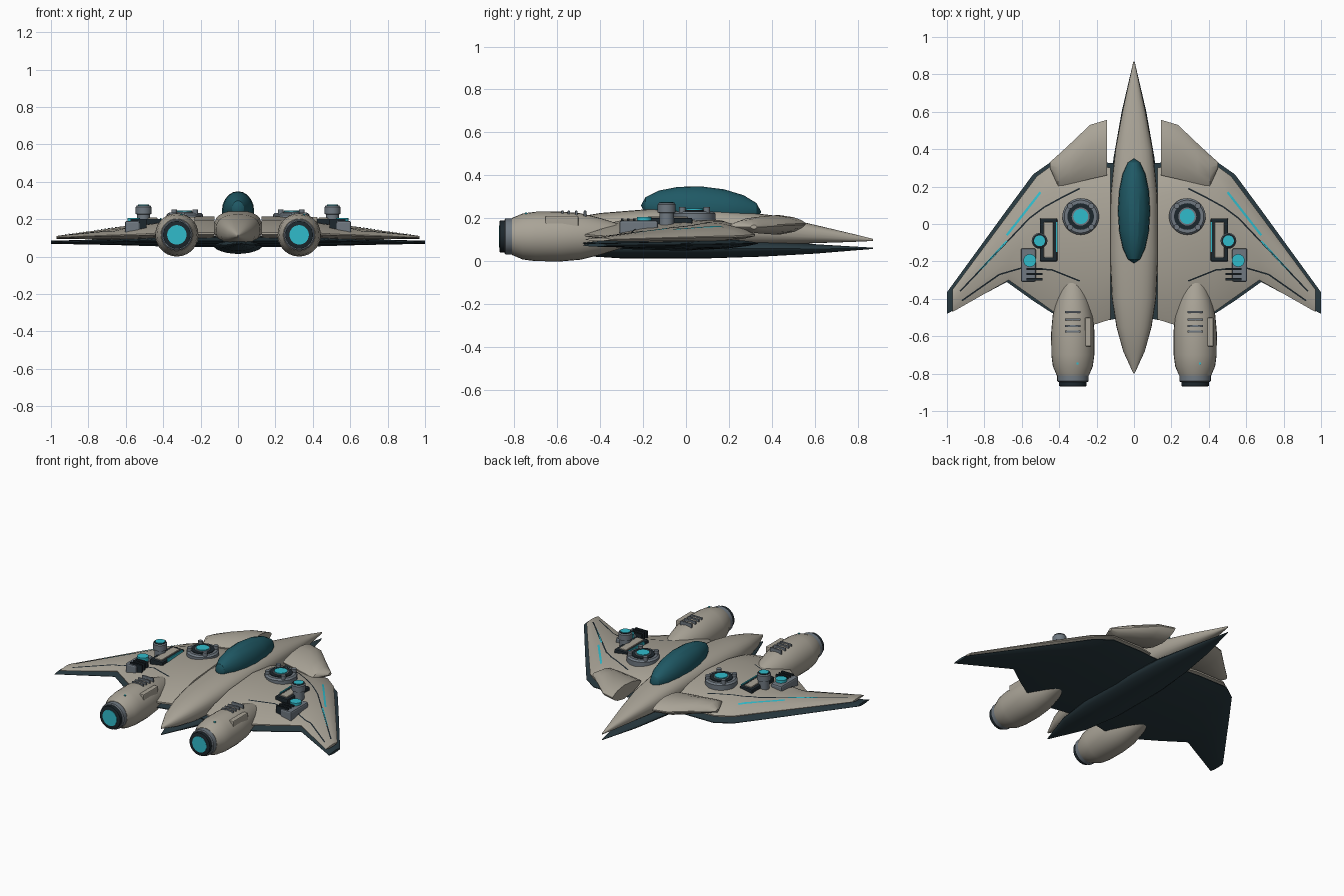
import bpy, bmesh
from math import sin, cos, pi, copysign
from mathutils import Vector
from mathutils.bvhtree import BVHTree

cube = bpy.data.objects.get("Cube")
if cube:
    bpy.data.objects.remove(cube)


def material(name, rgb):
    m = bpy.data.materials.new(name)
    m.use_nodes = True
    m.diffuse_color = (*rgb, 1)
    m.node_tree.nodes["Principled BSDF"].inputs["Base Color"].default_value = (*rgb, 1)
    return m


HULL = material("warm_grey_hull", (0.40, 0.37, 0.31))
BELLY = material("dark_belly", (0.022, 0.042, 0.052))
GLASS = material("teal_glass", (0.014, 0.10, 0.13))
GLOW = material("cyan_glow", (0.03, 0.50, 0.60))
SLATE = material("slate_metal", (0.16, 0.19, 0.22))
BLACK = material("black_trim", (0.012, 0.02, 0.026))


def finish(name, bm, mat, mirror=False, angle=35, bevel=0):
    bmesh.ops.recalc_face_normals(bm, faces=bm.faces)
    mesh = bpy.data.meshes.new(name)
    bm.to_mesh(mesh)
    bm.free()
    obj = bpy.data.objects.new(name, mesh)
    bpy.context.collection.objects.link(obj)
    mesh.materials.append(mat)
    bpy.ops.object.select_all(action='DESELECT')
    obj.select_set(True)
    bpy.context.view_layer.objects.active = obj
    if angle:
        bpy.ops.object.shade_smooth_by_angle(angle=angle * pi / 180)
    if bevel:
        mod = obj.modifiers.new("soft_edges", 'BEVEL')
        mod.width, mod.segments = bevel, 2
    if mirror:
        obj.modifiers.new("both_sides", 'MIRROR')
    return obj


def loft(name, rings, mat, **kw):
    """Skin a list of equal closed rings and cap both ends."""
    bm = bmesh.new()
    vs = [[bm.verts.new(p) for p in ring] for ring in rings]
    n = len(vs[0])
    for a, b in zip(vs, vs[1:]):
        for i in range(n):
            bm.faces.new((a[i], a[(i + 1) % n], b[(i + 1) % n], b[i]))
    bm.faces.new(vs[0])
    bm.faces.new(vs[-1])
    return finish(name, bm, mat, **kw)


def hull(name, stations, mat, power, n=24):
    """Body along y; stations are y, half width, top z, bottom z."""
    def point(y, w, top, bot, t):
        c, s = cos(t), sin(t)
        x = w * copysign(abs(c) ** power, c)
        z = (top + bot) / 2 + (top - bot) / 2 * copysign(abs(s) ** power, s)
        return (x, y, z)
    loft(name, [[point(*st, 2 * pi * i / n) for i in range(n)] for st in stations], mat)


def foil(name, stations, mat):
    """Wing along x; stations are x, front y, back y, edge z, top z, bottom z."""
    shape = [(0, 0.08), (0.06, 0.4), (0.18, 0.75), (0.4, 1), (0.7, 0.8), (0.9, 0.4), (1, 0.08)]
    rings = []
    for x, front, back, edge, top, bot in stations:
        up = [(x, front + (back - front) * u, edge + (top - edge) * h) for u, h in shape]
        low = [(x, front + (back - front) * u, edge + (bot - edge) * h) for u, h in shape]
        rings.append(up + low[::-1])
    return loft(name, rings, mat, mirror=True)


def lathe(name, center, axis, profile, mat, mirror=True, n=28):
    """Turn (distance along axis, radius) pairs about the y or z axis."""
    c = Vector(center)
    rings = []
    for d, r in profile:
        ring = [(r * cos(2 * pi * i / n), r * sin(2 * pi * i / n)) for i in range(n)]
        rings.append([c + (Vector((u, d, v)) if axis == 'y' else Vector((u, v, d))) for u, v in ring])
    return loft(name, rings, mat, mirror=mirror)


def disc(name, x, y, z0, z1, r, mat):
    lathe(name, (x, y, 0), 'z', [(z0, r), (z1, r)], mat)


def box(name, x0, x1, y0, y1, z0, z1, mat, mirror=True, bevel=0.006):
    bm = bmesh.new()
    bmesh.ops.create_cube(bm, size=1)
    for v in bm.verts:
        v.co = ((x0 + x1) / 2 + v.co.x * (x1 - x0), (y0 + y1) / 2 + v.co.y * (y1 - y0),
                (z0 + z1) / 2 + v.co.z * (z1 - z0))
    finish(name, bm, mat, mirror, angle=0, bevel=bevel)


# Fuselage: pale upper shell over a dark keel, each with its own pointed ends
hull("upper_fuselage", [
    (0.87, 0.003, 0.105, 0.095), (0.76, 0.027, 0.132, 0.09), (0.6, 0.062, 0.17, 0.085),
    (0.4, 0.1, 0.215, 0.075), (0.15, 0.126, 0.243, 0.07), (-0.15, 0.13, 0.245, 0.06),
    (-0.4, 0.118, 0.225, 0.06), (-0.55, 0.094, 0.2, 0.065), (-0.68, 0.058, 0.165, 0.08),
    (-0.8, 0.003, 0.115, 0.105)], HULL, 0.8)
hull("lower_keel", [
    (0.87, 0.003, 0.064, 0.058), (0.6, 0.066, 0.08, 0.036), (0.35, 0.11, 0.1, 0.022),
    (0.1, 0.13, 0.1, 0.014), (-0.3, 0.128, 0.1, 0.014), (-0.55, 0.094, 0.09, 0.03),
    (-0.8, 0.003, 0.072, 0.064)], BELLY, 1.1)

# Canopy: faceted along its length
bm = bmesh.new()
bmesh.ops.create_uvsphere(bm, u_segments=20, v_segments=8, radius=1)
for v in bm.verts:
    x, y, z = v.co
    v.co = (0.086 * x, 0.07 + 0.28 * z, 0.245 + 0.104 * y - 0.015 * z)
finish("canopy", bm, GLASS, angle=20)

# Wings: pale top shell, slightly larger dark shell below
wing = foil("upper_wing", [
    (0.125, 0.3, -0.51, 0.12, 0.213, 0.09), (0.22, 0.32, -0.54, 0.12, 0.214, 0.085),
    (0.43, 0.32, -0.47, 0.12, 0.192, 0.085), (0.52, 0.255, -0.405, 0.115, 0.178, 0.085),
    (0.67, 0.055, -0.30, 0.112, 0.152, 0.09), (0.97, -0.35, -0.47, 0.102, 0.11, 0.095)], HULL)
foil("lower_wing", [
    (0.06, 0.32, -0.5, 0.085, 0.11, 0.05), (0.22, 0.335, -0.53, 0.085, 0.11, 0.05),
    (0.44, 0.335, -0.475, 0.085, 0.11, 0.055), (0.54, 0.265, -0.41, 0.083, 0.1, 0.058),
    (0.68, 0.075, -0.31, 0.08, 0.092, 0.062), (1.0, -0.365, -0.48, 0.075, 0.085, 0.068)], BELLY)
foil("front_winglet", [
    (0.145, 0.557, 0.26, 0.175, 0.215, 0.125), (0.235, 0.53, 0.24, 0.173, 0.215, 0.125),
    (0.34, 0.43, 0.215, 0.168, 0.208, 0.13), (0.405, 0.37, 0.2, 0.163, 0.195, 0.135),
    (0.45, 0.33, 0.3, 0.16, 0.17, 0.15)], HULL)

# Inlaid wing lines laid on the upper skin
tree = BVHTree.FromPolygons([v.co.copy() for v in wing.data.vertices],
                            [tuple(p.vertices) for p in wing.data.polygons])


def skin(x, y):
    hit = tree.ray_cast(Vector((x, y, 1)), Vector((0, 0, -1)))[0]
    return hit.z if hit else 0.1


def inlay(name, path, width, mat):
    pts = [Vector(a).lerp(Vector(b), k / 8) for a, b in zip(path, path[1:]) for k in range(8)]
    pts.append(Vector(path[-1]))
    bm = bmesh.new()
    rows = []
    for i, p in enumerate(pts):
        d = (pts[min(i + 1, len(pts) - 1)] - pts[max(i - 1, 0)]).normalized() * width / 2
        sides = [(p.x - d.y, p.y + d.x), (p.x + d.y, p.y - d.x)]
        rows.append([bm.verts.new((x, y, skin(x, y) + 0.003)) for x, y in sides])
    for a, b in zip(rows, rows[1:]):
        bm.faces.new((a[0], a[1], b[1], b[0]))
    finish(name, bm, mat, True, angle=0)


inlay("front_seam", [(0.29, 0.19), (0.38, 0.145), (0.48, 0.09), (0.56, 0.03), (0.93, -0.36)], 0.008, BLACK)
inlay("rear_seam", [(0.29, -0.305), (0.44, -0.245), (0.60, -0.235), (0.72, -0.27), (0.92, -0.41)], 0.008, BLACK)
inlay("inner_light_strip", [(0.50, 0.17), (0.68, -0.06)], 0.012, GLOW)
inlay("outer_light_strip", [(0.68, -0.09), (0.84, -0.265)], 0.009, GLOW)

# Round lift turrets with four clamps
lathe("turret_ring", (0.285, 0.04, 0), 'z',
      [(0.19, 0.098), (0.222, 0.098), (0.232, 0.088), (0.232, 0.07)], SLATE)
disc("turret_well", 0.285, 0.04, 0.2, 0.236, 0.071, BLACK)
disc("turret_collar", 0.285, 0.04, 0.2, 0.24, 0.048, SLATE)
disc("turret_light", 0.285, 0.04, 0.2, 0.245, 0.04, GLOW)
for k in range(4):
    a = pi / 4 + k * pi / 2
    disc("turret_clamp", 0.285 + 0.08 * cos(a), 0.04 + 0.08 * sin(a), 0.2, 0.252, 0.015, SLATE)

# Equipment hatch, sensor post and power box on each wing
box("hatch_frame", 0.41, 0.503, -0.2, 0.03, 0.15, 0.202, BLACK)
box("hatch_panel", 0.43, 0.483, -0.18, 0.01, 0.16, 0.209, HULL)
box("hatch_light", 0.408, 0.416, -0.15, 0.01, 0.16, 0.206, GLOW, bevel=0)
lathe("sensor_post", (0.505, -0.09, 0), 'z',
      [(0.15, 0.034), (0.225, 0.034), (0.228, 0.042), (0.265, 0.042), (0.272, 0.036)], SLATE)
disc("sensor_rim", 0.505, -0.09, 0.26, 0.274, 0.036, BLACK)
disc("sensor_light", 0.505, -0.09, 0.26, 0.277, 0.029, GLOW)
box("power_box", 0.525, 0.605, -0.31, -0.13, 0.12, 0.19, SLATE, bevel=0.01)
disc("power_light", 0.557, -0.195, 0.18, 0.207, 0.034, GLOW)
for k in range(3):
    y = -0.24 - 0.028 * k
    box("power_fin", 0.49, 0.575, y - 0.006, y + 0.006, 0.14, 0.2, BLACK, bevel=0)

# Engines: tapered nacelle, stepped nozzle and glowing exhaust
EX, EZ = 0.327, 0.116
engine = (EX, 0, EZ)
lathe("nacelle", engine, 'y', [
    (-0.18, 0.01), (-0.3, 0.055), (-0.4, 0.086), (-0.49, 0.108), (-0.58, 0.116),
    (-0.7, 0.115), (-0.76, 0.107), (-0.81, 0.086)], HULL)
lathe("nozzle_ring", engine, 'y', [(-0.8, 0.084), (-0.84, 0.084), (-0.845, 0.078)], SLATE)
lathe("nozzle_throat", engine, 'y', [(-0.84, 0.074), (-0.866, 0.074), (-0.868, 0.068)], BLACK)
lathe("exhaust_glow", engine, 'y', [(-0.85, 0.052), (-0.87, 0.052)], GLOW)

# Nacelle top fittings, the same way round on both engines
for cx in (-EX, EX):
    for y in (-0.47, -0.51, -0.545, -0.575):
        box("nacelle_vent", cx - 0.042, cx + 0.042, y - 0.006, y + 0.006, 0.2, 0.236, SLATE, False, 0.003)
    box("nacelle_side_pod", cx + 0.065, cx + 0.098, -0.655, -0.5, 0.15, 0.212, HULL, False)
    box("nacelle_beacon", cx + 0.02, cx + 0.03, -0.75, -0.74, 0.2, 0.227, GLOW, False, 0)
